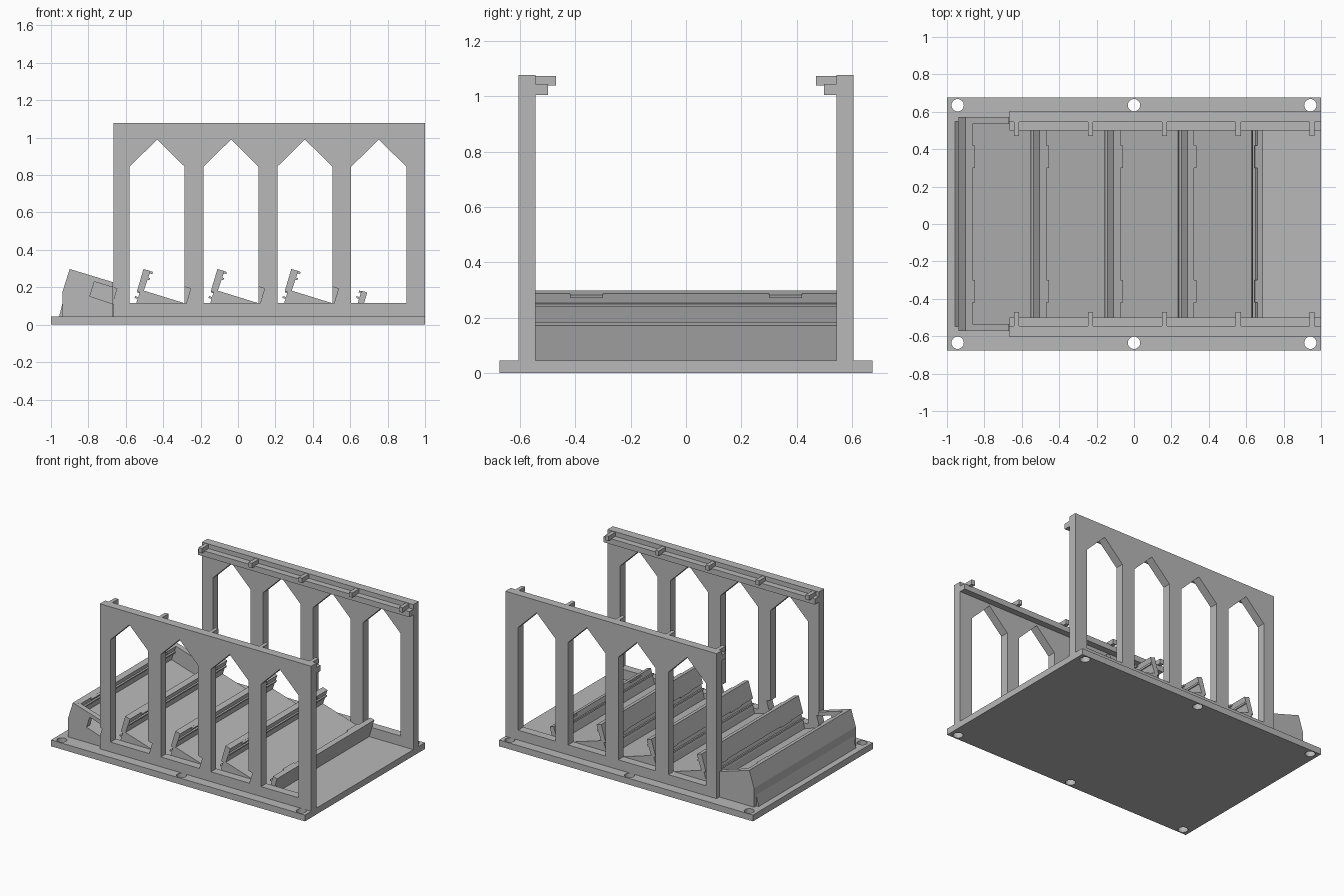
import bpy, bmesh
from mathutils import Vector

cube = bpy.data.objects.get("Cube")
if cube:
    bpy.data.objects.remove(cube, do_unlink=True)

grey = bpy.data.materials.new("plain_grey")
grey.use_nodes = True
colour = (0.48, 0.48, 0.48, 1)
grey.diffuse_color = colour
grey.node_tree.nodes["Principled BSDF"].inputs["Base Color"].default_value = colour

PITCH = 0.395


def finish(name, bm):
    bmesh.ops.recalc_face_normals(bm, faces=bm.faces)
    mesh = bpy.data.meshes.new(name)
    bm.to_mesh(mesh)
    bm.free()
    obj = bpy.data.objects.new(name, mesh)
    mesh.materials.append(grey)
    bpy.context.collection.objects.link(obj)
    return obj


def prism(name, profile, y0, y1):
    """Extrude an x-z outline from y0 to y1."""
    bm = bmesh.new()
    face = bm.faces.new([bm.verts.new((x, y0, z)) for x, z in profile])
    new = bmesh.ops.extrude_face_region(bm, geom=[face])["geom"]
    verts = [g for g in new if isinstance(g, bmesh.types.BMVert)]
    bmesh.ops.translate(bm, verts=verts, vec=(0, y1 - y0, 0))
    return finish(name, bm)


def box(name, x0, x1, y0, y1, z0, z1):
    return prism(name, [(x0, z0), (x1, z0), (x1, z1), (x0, z1)], y0, y1)


def shift(profile, dx):
    return [(x + dx, z) for x, z in profile]


def cut(target, cutters):
    for c in cutters:
        c.hide_render = True
        mod = target.modifiers.new("cut", "BOOLEAN")
        mod.operation = "DIFFERENCE"
        mod.solver = "EXACT"
        mod.object = c
    bpy.context.view_layer.update()
    deps = bpy.context.evaluated_depsgraph_get()
    result = bpy.data.meshes.new_from_object(target.evaluated_get(deps))
    target.modifiers.clear()
    target.data = result
    for c in cutters:
        bpy.data.objects.remove(c, do_unlink=True)


def rib(name, x, z, size, y0, y1):
    """Small bar tilted with the tray backs."""
    along = Vector((0.29, 0.957)) * size / 2
    out = Vector((0.957, -0.29)) * size
    c = Vector((x, z))
    corners = [c - along - out, c - along + out, c + along + out, c + along - out]
    return prism(name, [tuple(p) for p in corners], y0, y1)


# Base plate with screw holes
base = box("base_plate", -1, 1, -0.675, 0.675, 0, 0.045)
holes = []
for x in (-0.943, 0, 0.943):
    for y in (-0.635, 0.635):
        bm = bmesh.new()
        bmesh.ops.create_cone(bm, cap_ends=True, segments=32, radius1=0.033,
                              radius2=0.033, depth=0.3)
        bmesh.ops.translate(bm, verts=bm.verts, vec=(x, y, 0))
        holes.append(finish("hole_cutter", bm))
cut(base, holes)

# Side walls with pointed openings, top ledges and tabs
arch = [(-0.58, 0.115), (-0.285, 0.115), (-0.285, 0.845), (-0.432, 0.99), (-0.58, 0.845)]
slot = [(-0.792, 0.152), (-0.768, 0.23), (-0.648, 0.193), (-0.672, 0.113)]
for side, label in ((-1, "front"), (1, "back")):
    ys = sorted((side * 0.545, side * 0.605))
    wall = box(label + "_wall", -0.665, 1, *ys, 0.03, 1.078)
    cutters = [prism("arch_cutter", shift(arch, PITCH * i), ys[0] - 0.1, ys[1] + 0.1)
               for i in range(4)]
    if side < 0:
        cutters += [prism("slot_cutter", shift(slot, PITCH * i), ys[0] - 0.1, ys[1] + 0.1)
                    for i in range(4)]
    cut(wall, cutters)
    inner = sorted((side * 0.5, side * 0.55))
    box(label + "_ledge", -0.665, 1, *inner, 1.005, 1.045)
    reach = sorted((side * 0.47, side * 0.55))
    for i in range(5):
        x = -0.641 + PITCH * i
        box(label + "_ledge_tab", x, x + 0.027, *reach, 1.04, 1.074)

# Sloping trays, each with a leaning back
tray = [(-0.505, 0.298), (-0.468, 0.287), (-0.503, 0.182), (-0.14, 0.07), (-0.14, 0.03),
        (-0.565, 0.03), (-0.543, 0.118), (-0.525, 0.175), (-0.54, 0.18)]
for i in range(4):
    dx = PITCH * (i - 1)
    prism("tray", shift(tray, dx), -0.547, 0.547)
    rib("back_rib", -0.483 + dx, 0.247, 0.012, -0.545, 0.545)
    for y in (-0.42, 0.3):
        rib("back_clip", -0.468 + dx, 0.28, 0.012, y, y + 0.12)

# Stop bar at the lower end of the last tray
stop = [(0.615, 0.03), (0.64, 0.115), (0.66, 0.182), (0.691, 0.172), (0.648, 0.03)]
prism("stop_bar", stop, -0.547, 0.547)
for i in range(4):
    dx = -PITCH * i
    rib("stop_rib", 0.643 + dx, 0.145, 0.01, -0.545, 0.545)
    for y in (-0.42, 0.3):
        rib("stop_clip", 0.656 + dx, 0.175, 0.01, y, y + 0.12)

# End block behind the first tray, with cheeks at both ends
block = [(-0.937, 0.03), (-0.937, 0.18), (-0.9, 0.298), (-0.863, 0.287),
         (-0.898, 0.182), (-0.88, 0.03)]
prism("end_block", block, -0.536, 0.536)
cheek = [(-0.937, 0.03), (-0.937, 0.18), (-0.9, 0.298), (-0.667, 0.227), (-0.667, 0.03)]
front_cheek = prism("front_cheek", cheek, -0.573, -0.535)
cut(front_cheek, [prism("slot_cutter", slot, -0.7, -0.45)])
prism("back_cheek", cheek, 0.535, 0.573)
